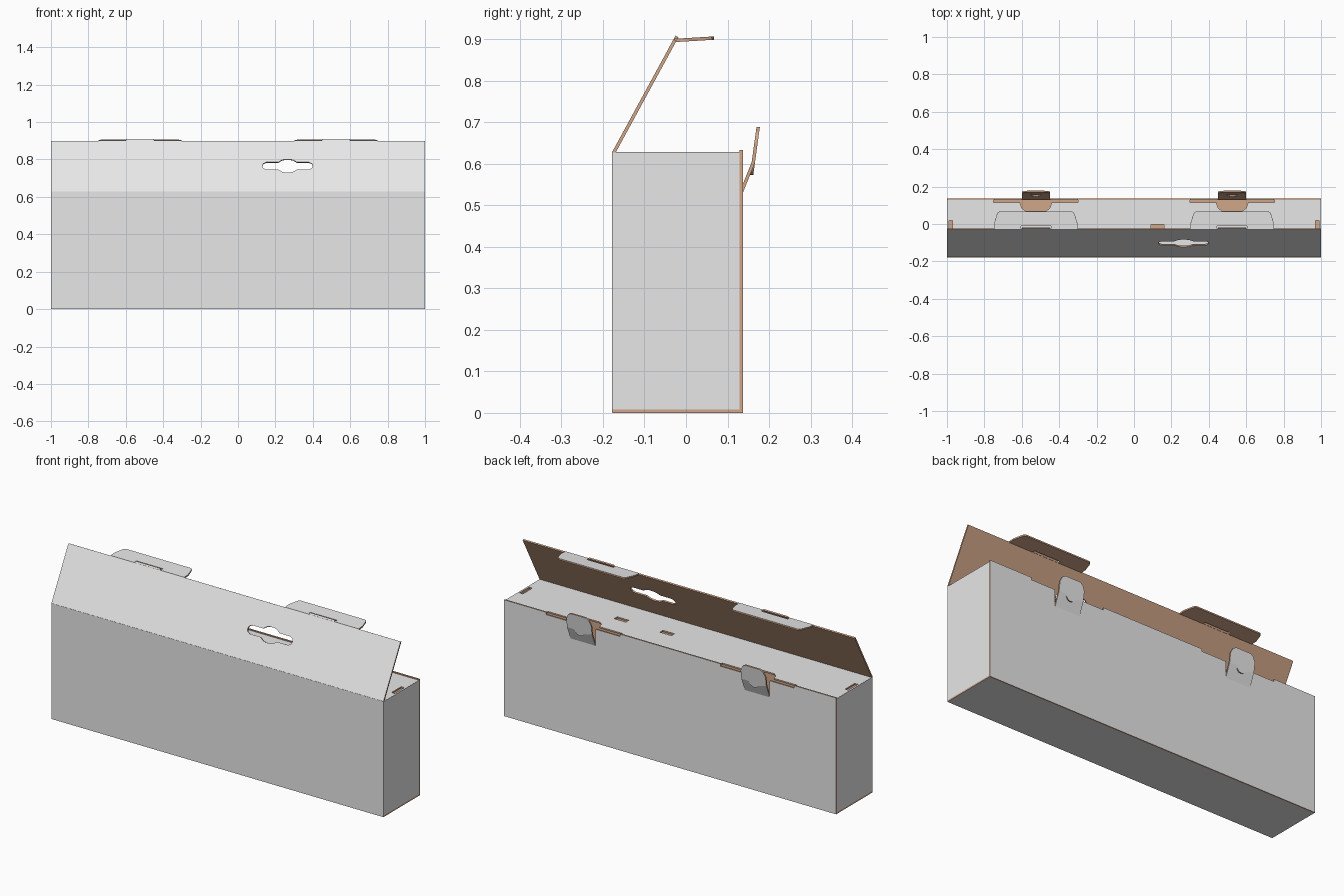
import bpy
from math import sin, cos, pi
from mathutils import Matrix, Vector

cube = bpy.data.objects.get("Cube")
if cube:
    bpy.data.objects.remove(cube, do_unlink=True)

T = 0.008                              # board thickness
W, FRONT, BACK, TOP = 1.0, -0.178, 0.137, 0.628
TAB_X = 0.525                          # centre of each closing tab


def material(name, rgb):
    mat = bpy.data.materials.new(name)
    mat.use_nodes = True
    mat.diffuse_color = (*rgb, 1)
    mat.node_tree.nodes["Principled BSDF"].inputs["Base Color"].default_value = (*rgb, 1)
    return mat


WHITE = material("white board", (0.8, 0.8, 0.8))
KRAFT = material("brown board", (0.64, 0.38, 0.25))


def rect(x0, y0, x1, y1):
    return [(x0, y0), (x1, y0), (x1, y1), (x0, y1)]


def shift(points, dx, dy):
    return [(x + dx, y + dy) for x, y in points]


def mirrored(right_half):
    """Close a right-hand half outline, listed bottom to top."""
    return right_half + [(-x, y) for x, y in reversed(right_half)]


def panel(name, origin, u, v, outline, holes=(), thick=T):
    """Board cut from an outline: white outside, brown inside and on cut edges."""
    curve = bpy.data.curves.new(name, "CURVE")
    curve.dimensions = "2D"
    curve.fill_mode = "BOTH"
    curve.extrude = thick / 2
    for loop in (outline, *holes):
        spline = curve.splines.new("POLY")
        spline.points.add(len(loop) - 1)
        for point, (x, y) in zip(spline.points, loop):
            point.co = (x, y, 0, 1)
        spline.use_cyclic_u = True
    source = bpy.data.objects.new(name + "_outline", curve)
    bpy.context.collection.objects.link(source)
    bpy.context.view_layer.update()
    mesh = bpy.data.meshes.new_from_object(
        source.evaluated_get(bpy.context.evaluated_depsgraph_get()))
    bpy.data.objects.remove(source, do_unlink=True)

    # outer face lies on the given plane, thickness goes inward
    mesh.transform(Matrix.Translation((0, 0, -thick / 2)))
    mesh.materials.clear()
    mesh.materials.append(WHITE)
    mesh.materials.append(KRAFT)
    for face in mesh.polygons:
        outside = face.center.z > -thick * 0.01
        face.material_index = 0 if outside else 1
        face.use_smooth = False
    u, v = Vector(u).normalized(), Vector(v).normalized()
    frame = Matrix((u, v, u.cross(v))).transposed().to_4x4()
    mesh.transform(Matrix.Translation(origin) @ frame)
    mesh.name = name
    obj = bpy.data.objects.new(name, mesh)
    bpy.context.collection.objects.link(obj)
    return obj


# Box walls and floor
e = 0.0005
panel("front_wall", (0, FRONT, 0), (1, 0, 0), (0, 0, 1), rect(-W + e, e, W - e, TOP + 0.002))
panel("floor", (0, 0, 0), (1, 0, 0), (0, -1, 0), rect(-W, -BACK + e, W, -FRONT - e))
for side, name in ((1, "left_wall"), (-1, "right_wall")):
    ends = sorted((side * (FRONT + e), side * (BACK - T)))
    panel(name, (side * W, 0, 0), (0, side, 0), (0, 0, 1),
          rect(ends[0], T, ends[1], TOP - e))

# Back wall: lowered edge at the tab slots and openings left by the latches
edge = [(-W, 0), (W, 0), (W, TOP + 0.005)]
for cx in (TAB_X, -TAB_X):
    edge += [(cx + 0.222, TOP + 0.005), (cx + 0.222, TOP - 0.008),
             (cx + 0.075, TOP - 0.008), (cx + 0.075, 0.53),
             (cx - 0.075, 0.53), (cx - 0.075, TOP - 0.008),
             (cx - 0.222, TOP - 0.008), (cx - 0.222, TOP + 0.005)]
edge.append((-W, TOP + 0.005))
panel("back_wall", (0, BACK, 0), (-1, 0, 0), (0, 0, 1), edge)

# Top panel: tab slots with finger recesses along the back, small slots elsewhere
back = BACK - T
edge = [(-W + e, FRONT + T), (W - e, FRONT + T), (W - e, back)]
for cx in (TAB_X, -TAB_X):
    recess = [(0.225, back), (0.225, 0.115), (0.085, 0.115), (0.075, 0.085), (0.055, 0.07)]
    edge += shift(recess + [(-x, y) for x, y in reversed(recess)], cx, 0)
edge.append((-W + e, back))
slots = [rect(x - 0.035, -0.03, x + 0.035, -0.003) for x in (0.125, 0.4)]
slots += [rect(x - 0.01, -0.065, x + 0.01, 0.018) for x in (-0.98, 0.98)]
panel("top_panel", (0, 0, TOP), (1, 0, 0), (0, 1, 0), edge, slots)

# Raised lid with the carry handle cut-out and two small stubs at its edge
slope = Vector((0, 0.148, 0.272))
length = slope.length
edge = [(-W, 0), (W, 0), (W, length)]
for cx in (TAB_X, -TAB_X):
    edge += shift([(0.075, 0), (0.075, 0.01), (-0.075, 0.01), (-0.075, 0)], cx, length)
edge.append((-W, length))
upper = [(0.135, 0), (0.13, 0.014), (0.115, 0.022), (0.05, 0.022), (0.03, 0.036), (0.012, 0.04)]
handle = mirrored([(x, -y) for x, y in reversed(upper)] + upper[1:])
panel("lid", (0, FRONT, TOP), (1, 0, 0), slope, edge, [shift(handle, 0.265, 0.157)])

# Closing tabs on the lid, and latches on the back wall
hinge = Vector((0, FRONT, TOP)) + slope
tab = mirrored([(0.222, 0), (0.222, 0.035), (0.208, 0.082), (0.203, 0.092), (0.192, 0.097)])
arc = [(0.03 * cos(a * pi / 8), -0.03 * sin(a * pi / 8)) for a in range(9)]
latch_slope = Vector((0, 0.029, 0.072))
rise = latch_slope.length
for cx, side in ((TAB_X, "left"), (-TAB_X, "right")):
    panel(side + "_lid_tab", hinge + Vector((cx, 0, 0.001)), (1, 0, 0), (0, 1, 0.06), tab,
          [rect(-0.08, 0.006, 0.08, 0.02)])
    arm = [(-0.075, 0), (0.075, 0), (0.075, rise)] + shift(arc, 0, rise) + [(-0.075, rise)]
    panel(side + "_latch_arm", (cx, BACK, 0.53), (-1, 0, 0), latch_slope, arm)
    tongue = ([(0.075, 0), (0.075, 0.05), (0.062, 0.077), (0.045, 0.087),
               (-0.045, 0.087), (-0.062, 0.077), (-0.075, 0.05), (-0.075, 0)]
              + list(reversed(arc)))
    panel(side + "_latch_tongue", Vector((cx, BACK, 0.53)) + latch_slope,
          (-1, 0, 0), (0, 0.012, 0.087), tongue)
